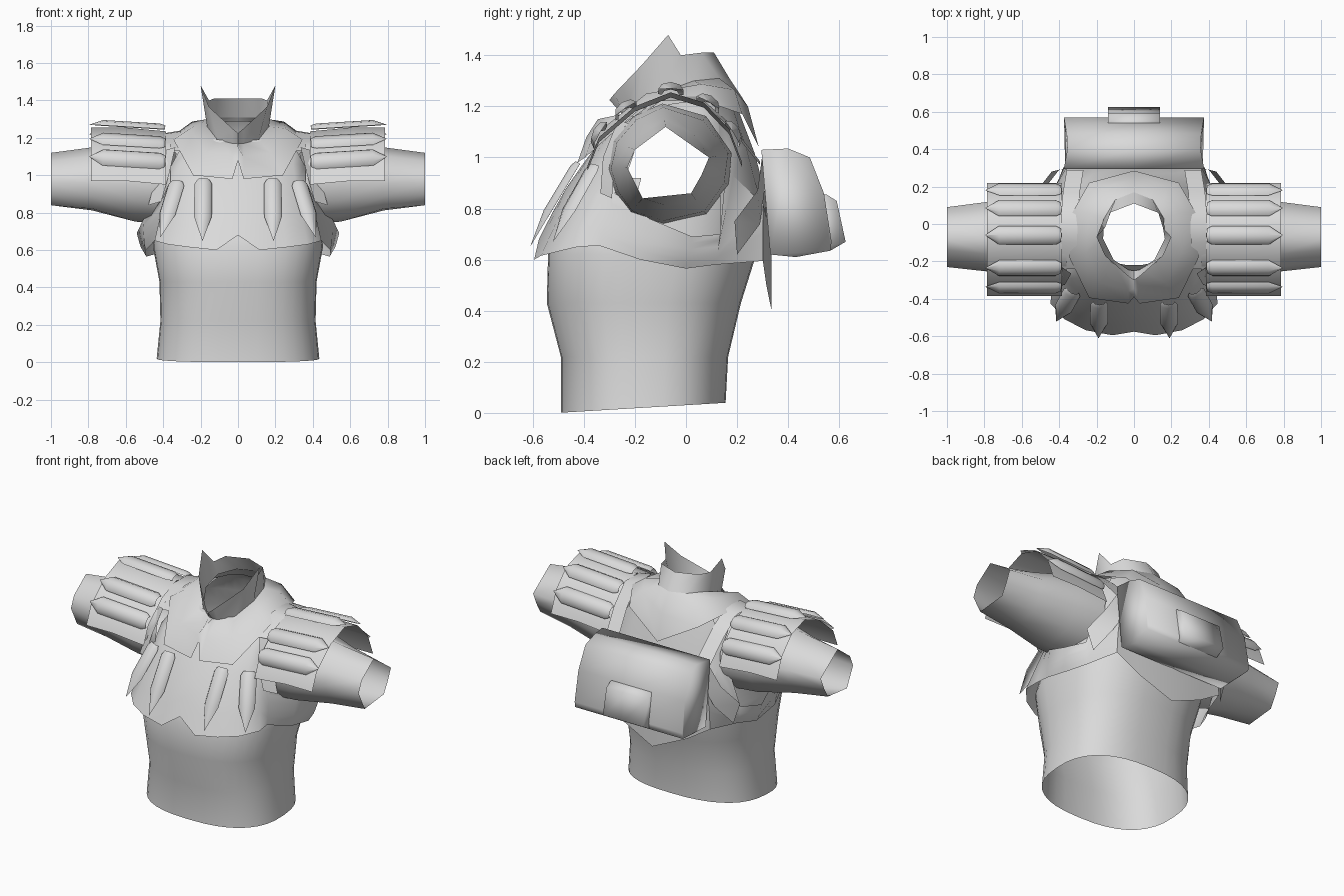
import bpy, bmesh, math
from mathutils import Vector

if "Cube" in bpy.data.objects:
    bpy.data.objects.remove(bpy.data.objects["Cube"])

cloth = bpy.data.materials.new("light grey cloth")
cloth.diffuse_color = (0.7, 0.7, 0.7, 1)
cloth.use_nodes = True
cloth.node_tree.nodes["Principled BSDF"].inputs["Base Color"].default_value = cloth.diffuse_color


def finish(name, bm, angle=40):
    bmesh.ops.remove_doubles(bm, verts=bm.verts, dist=0.0005)
    me = bpy.data.meshes.new(name)
    bm.to_mesh(me)
    bm.free()
    me.materials.append(cloth)
    ob = bpy.data.objects.new(name, me)
    bpy.context.collection.objects.link(ob)
    bpy.ops.object.select_all(action='DESELECT')
    ob.select_set(True)
    bpy.context.view_layer.objects.active = ob
    bpy.ops.object.shade_smooth_by_angle(angle=math.radians(angle))
    return ob


def add_grid(bm, rows, closed=False):
    """Quads between neighbouring rows of points."""
    vs = [[bm.verts.new(p) for p in r] for r in rows]
    n = len(rows[0])
    for a, b in zip(vs, vs[1:]):
        for i in range(n if closed else n - 1):
            j = (i + 1) % n
            bm.faces.new((a[i], a[j], b[j], b[i]))


def skin(name, rows, closed=False, angle=40):
    bm = bmesh.new()
    add_grid(bm, rows, closed)
    bmesh.ops.recalc_face_normals(bm, faces=bm.faces)
    return finish(name, bm, angle)


def mirrored(half):
    """Closed ring from a half ring running from front to back."""
    return half + [(-x, y, z) for x, y, z in half[-2:0:-1]]


# Body form: height, half width, front y, back y
BODY = [(0.02, .435, -.49, .155), (0.22, .415, -.49, .165), (0.43, .42, -.545, .215),
        (0.62, .455, -.54, .275), (0.85, .425, -.455, .295), (1.02, .40, -.36, .25),
        (1.12, .37, -.27, .20), (1.17, .30, -.235, .165), (1.20, .19, -.22, .13)]


def body(deg, z, off=0.0):
    for lo, hi in zip(BODY, BODY[1:]):
        if z <= hi[0] or hi is BODY[-1]:
            break
    t = (z - lo[0]) / (hi[0] - lo[0])
    w, f, b = [lo[k] + (hi[k] - lo[k]) * t for k in (1, 2, 3)]
    s, c = math.sin(math.radians(deg)), math.cos(math.radians(deg))
    x = math.copysign(abs(s) ** .8, s) * (w + off)
    power = .68 if c > 0 and .5 < z < 1.1 else .8
    y = (f + b) / 2 - math.copysign(abs(c) ** power, c) * ((b - f) / 2 + off)
    tilt = .06 if z < .1 else max(0, min(1, (z - 1.1) / .1)) * .3
    return (x, y, z + (y + .17) * tilt)


# Torso shell, open at waist, neck and armholes
levels = [r[0] for r in BODY[:4]] + [.62 + .05 * k for k in range(1, 11)] + [1.17, 1.20]
bm = bmesh.new()
add_grid(bm, [[body(d, z) for d in range(0, 360, 10)] for z in levels], True)
bmesh.ops.recalc_face_normals(bm, faces=bm.faces)
holes = [f for f in bm.faces if abs(f.calc_center_median().x) > .28 and
         math.hypot(f.calc_center_median().y + .06, f.calc_center_median().z - .97) < .17]
bmesh.ops.delete(bm, geom=holes, context='FACES')
finish("torso", bm, 50)

# Mantle: angle, lower edge, upper edge; flared bands run under the arms
HEM = [(0, .68, 1.17), (9, .60, 1.17), (25, .615, 1.17), (42, .63, 1.17), (58, .65, 1.15),
       (68, .655, .86), (88, .60, .76), (105, .565, .69), (122, .58, .70),
       (130, .595, 1.15), (155, .50, 1.17), (180, .40, 1.17)]
full = HEM + [(360 - a, b, c) for a, b, c in HEM[-2:0:-1]]
FLARE = {88: .6, 105: 1, 122: .75}
rows = []
for k in range(6):
    row = []
    for d, lo, hi in full:
        z = lo + (hi - lo) * k / 5
        near = min(d, 360 - d)
        p = body(d, z, .018 + .04 * max(0, 1 - k / 3) * (near < 60))
        if near in FLARE:                 # bands stand away from the body
            p = (p[0] + math.copysign((.04 + .05 * k / 5) * FLARE[near], p[0]), p[1], z)
        if z < .85 and near > 125:        # rear panel and its point hang straight
            p = (p[0], max(p[1], .335 - .09 * abs(p[0])), z)
        row.append(p)
    rows.append(row)
skin("mantle", rows, True, 50)

# Standing collar and shoulder cape share the same neck ring
neck = mirrored([(0, -.25, 1.17), (.03, -.245, 1.17), (.11, -.19, 1.19), (.165, -.08, 1.26),
                 (.16, .03, 1.30), (.10, .13, 1.31), (0, .17, 1.31)])
rim = mirrored([(0, -.30, 1.225), (.03, -.28, 1.25), (.155, -.17, 1.365), (.20, -.07, 1.48),
                (.155, -.02, 1.40), (.13, .06, 1.41), (0, .11, 1.41)])
skin("standing_collar", [neck, rim], True, 50)
hem = mirrored([(0, -.39, 1.08), (.03, -.425, .98), (.24, -.395, 1.0), (.345, -.18, 1.19),
                (.33, .06, 1.225), (.24, .22, 1.17), (0, .285, 1.04)])
mid = [tuple((a + b) / 2 + e for a, b, e in zip(p, q, (0, .015 if p[1] > 0 else -.025, .025)))
       for p, q in zip(neck, hem)]
skin("cape", [neck, mid, hem], True, 60)


def leaf(bm, a, b, normal, width, taper=.75):
    """Long half-round plate with a bevelled start and pointed tip."""
    a, b = Vector(a), Vector(b)
    axis = b - a
    side = axis.cross(Vector(normal)).normalized()
    up = side.cross(axis).normalized()
    rows = []
    for t, s in ((0, .7), (.07, 1), (taper, 1), (1, .02)):
        rows.append([a + axis * t + side * math.cos(q * math.pi / 4) * width / 2 * s
                     + up * math.sin(q * math.pi / 4) * width * .3 * s for q in range(5)])
    add_grid(bm, rows)


ARC = [(-.385, .96), (-.34, 1.07), (-.20, 1.19), (-.06, 1.245), (.07, 1.205), (.17, 1.10), (.22, .97)]
CUFF = [(-.08, 1.12), (.005, 1.06), (.09, 1.0), (.06, .93), (.02, .86), (-.075, .85),
        (-.17, .84), (-.20, .90), (-.23, .96), (-.20, 1.03), (-.14, 1.075)]


def sleeve_ring(x, k, rounding):
    ring = []
    for y, z in CUFF:
        d = Vector((y + .06, z - .97))
        d = d.normalized() * (d.length * (1 - rounding) + .15 * rounding) * k
        ring.append((x, -.06 + d.x, .97 + d.y))
    return ring


for s, label in ((1, "left"), (-1, "right")):
    # Sleeve, open at the cuff, rounder towards the shoulder
    skin(label + "_sleeve", [sleeve_ring(s * x, k, r) for x, k, r in
                             ((.36, 1.62, .9), (.55, 1.52, .8), (.78, 1.2, .4), (1.0, 1.0, 0))], True, 89)

    # Arched shoulder plate with ridged leaves
    skin(label + "_shoulder_plate", [[(s * x, y, z + dz) for y, z in ARC]
                                     for x, dz in ((.385, -.01), (.60, .01), (.785, .01))], False, 60)
    bm = bmesh.new()
    for y, z in ((-.335, 1.085), (-.235, 1.18), (-.06, 1.255), (.085, 1.205), (.18, 1.09)):
        n = Vector((0, y + .07, z - .93))
        leaf(bm, (s * .39, y, z - .01), (s * .795, y, z + .015), n, .10, .82)
    bmesh.ops.recalc_face_normals(bm, faces=bm.faces)
    finish(label + "_shoulder_leaves", bm, 50)

    # Hanging leaves on the chest
    bm = bmesh.new()
    leaf(bm, (s * .185, -.415, .975), (s * .19, -.61, .65), (0, -1, .5), .095, .6)
    leaf(bm, (s * .325, -.355, .965), (s * .415, -.52, .67), (s * .4, -.9, .4), .095, .6)
    bmesh.ops.recalc_face_normals(bm, faces=bm.faces)
    finish(label + "_chest_leaves", bm, 50)

    # Pack straps: over the shoulder, and round the side
    over = [(.35, -.24, 1.12), (.35, -.1, 1.22), (.345, .05, 1.225), (.335, .17, 1.12), (.315, .29, .97)]
    skin(label + "_shoulder_strap", [[(s * (x - .045), y, z + .015), (s * (x + .045), y, z)]
                                     for x, y, z in over], False, 60)
    round_side = [(.33, .30, .97), (.42, .28, .82), (.49, .19, .70)]
    skin(label + "_side_strap", [[(s * (x - .02), y + .01, z - .08), (s * (x + .02), y, z + .05)]
                                 for x, y, z in round_side], False, 60)
    # Armhole trim at the front
    trim = [(.375, -.25, 1.15), (.41, -.31, 1.0), (.45, -.32, .86)]
    skin(label + "_armhole_trim", [[(s * (x - .04), y - .015, z), (s * (x + .03), y + .03, z - .02)]
                                   for x, y, z in trim], False, 60)


def slab(name, profile, half, flare, angle):
    """Closed side profile extruded across x, flaring with depth."""
    y0, y1 = min(y for y, z in profile), max(y for y, z in profile)
    bm = bmesh.new()
    rows = [[(e * (half + flare * (abs(2 * (y - y0) / (y1 - y0) - 1) - 1)), y, z) for y, z in profile]
            for e in (-1, 0, 1)]
    add_grid(bm, rows, True)
    for r in (rows[0], rows[2]):
        bm.faces.new([bm.verts.new(p) for p in r])
    bmesh.ops.remove_doubles(bm, verts=bm.verts, dist=.0005)
    bmesh.ops.recalc_face_normals(bm, faces=bm.faces)
    finish(name, bm, angle)


# Back pack and its pocket
slab("back_pack", [(.295, 1.03), (.40, 1.035), (.485, 1.0), (.54, .86), (.57, .67),
                   (.565, .635), (.43, .61), (.33, .62)], .375, .025, 120)
slab("pack_pocket", [(.52, .86), (.55, .855), (.59, .83), (.625, .67), (.565, .635), (.52, .64)], .14, 0, 120)
